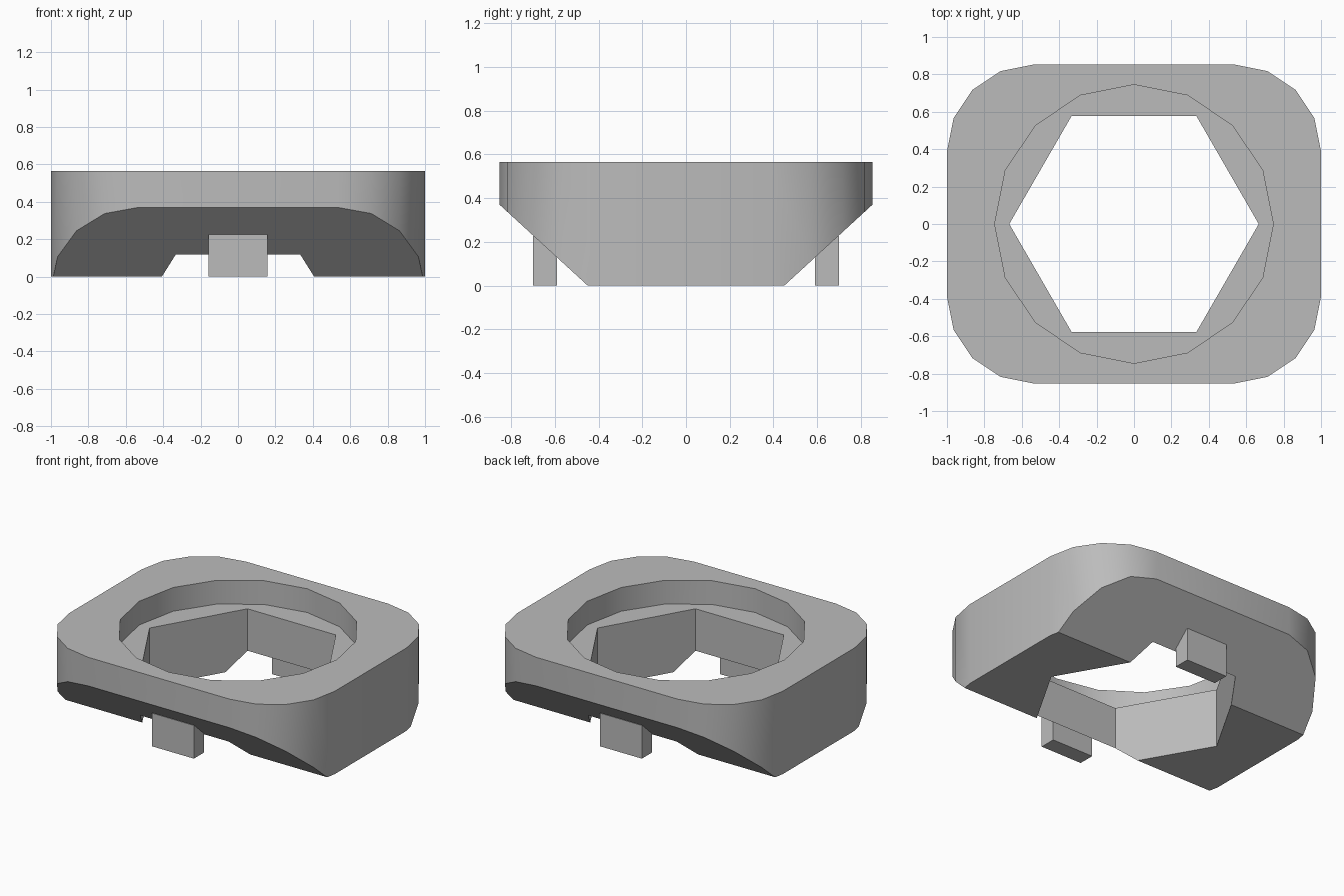
import bpy, bmesh
from math import cos, sin, pi, radians
from mathutils import Vector

cube = bpy.data.objects.get("Cube")
if cube:
    bpy.data.objects.remove(cube, do_unlink=True)

grey = bpy.data.materials.new("plain grey")
grey.use_nodes = True
grey.diffuse_color = (0.5, 0.5, 0.5, 1)
grey.node_tree.nodes["Principled BSDF"].inputs["Base Color"].default_value = (0.5, 0.5, 0.5, 1)

HALF_Y, TOP, FLOOR = 0.853, 0.565, 0.403
SLOPE_Y, SLOPE_Z = 0.45, 0.37   # where the underside slope starts and ends


def prism(outline, z0, z1):
    """Extrude a flat outline upwards."""
    bm = bmesh.new()
    face = bm.faces.new([bm.verts.new((x, y, z0)) for x, y in outline])
    new = bmesh.ops.extrude_face_region(bm, geom=[face])["geom"]
    bmesh.ops.translate(bm, vec=(0, 0, z1 - z0),
                        verts=[v for v in new if isinstance(v, bmesh.types.BMVert)])
    bmesh.ops.recalc_face_normals(bm, faces=bm.faces)
    return bm


def make_object(name, bm):
    mesh = bpy.data.meshes.new(name)
    bm.to_mesh(mesh)
    bm.free()
    mesh.materials.append(grey)
    obj = bpy.data.objects.new(name, mesh)
    bpy.context.collection.objects.link(obj)
    return obj


def polygon(sides, radius):
    return [(radius * cos(2 * pi * i / sides), radius * sin(2 * pi * i / sides))
            for i in range(sides)]


# Rounded block outline, four segments per corner
radius = 0.465
outline = []
for corner, (sx, sy) in enumerate([(1, 1), (-1, 1), (-1, -1), (1, -1)]):
    for step in range(5):
        a = (corner + step / 4) * pi / 2
        outline.append((sx * (1 - radius) + radius * cos(a),
                        sy * (HALF_Y - radius) + radius * sin(a)))
bm = prism(outline, 0, TOP)

# Slope the underside at the front and back
for s in (-1, 1):
    normal = Vector((0, s * SLOPE_Z, SLOPE_Y - HALF_Y)).normalized()
    cut = bmesh.ops.bisect_plane(bm, geom=bm.verts[:] + bm.edges[:] + bm.faces[:],
                                 plane_co=(0, s * SLOPE_Y, 0), plane_no=normal,
                                 clear_outer=True)
    rim = [e for e in cut["geom_cut"] if isinstance(e, bmesh.types.BMEdge)]
    bmesh.ops.edgeloop_fill(bm, edges=rim)
bmesh.ops.recalc_face_normals(bm, faces=bm.faces)
body = make_object("body", bm)

# Round recess in the top and hexagonal hole right through
cutters = [make_object("recess_cutter", prism(polygon(16, 0.745), FLOOR, TOP + 0.2)),
           make_object("hole_cutter", prism(polygon(6, 0.667), -0.2, TOP + 0.1))]
bpy.context.view_layer.objects.active = body
for cutter in cutters:
    cutter.hide_render = True
    mod = body.modifiers.new(cutter.name, "BOOLEAN")
    mod.operation, mod.solver, mod.object = "DIFFERENCE", "EXACT", cutter
    bpy.ops.object.modifier_apply(modifier=mod.name)
    bpy.data.objects.remove(cutter, do_unlink=True)

# Smooth the rounded walls, keep real edges sharp
bpy.ops.object.select_all(action="DESELECT")
body.select_set(True)
bpy.ops.object.shade_smooth_by_angle(angle=radians(30))

# Small square feet under the slopes
for name, s in (("front_foot", -1), ("back_foot", 1)):
    corners = [(-0.157, s * 0.59), (0.157, s * 0.59), (0.157, s * 0.7), (-0.157, s * 0.7)]
    make_object(name, prism(corners, 0, 0.226))
